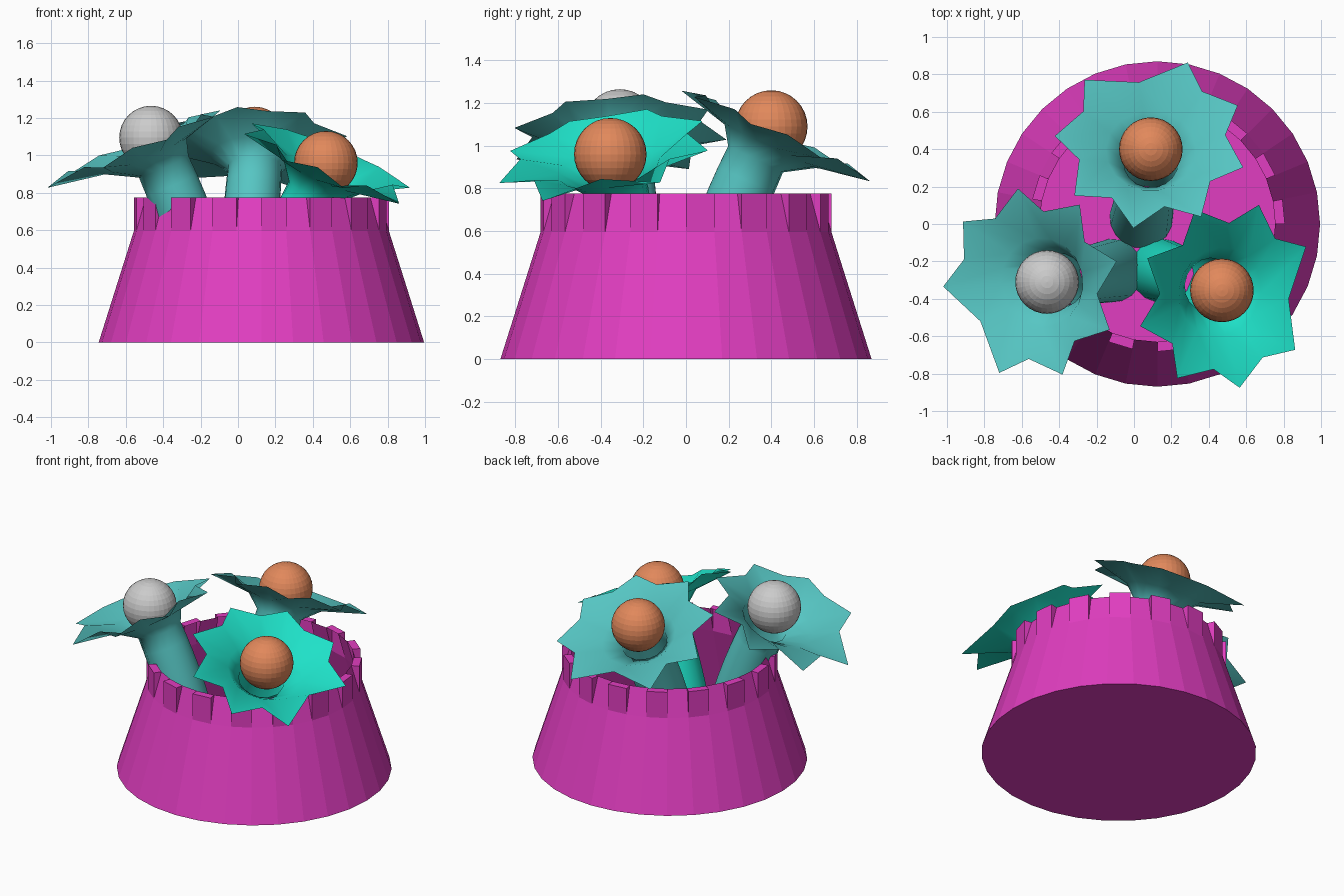
import bpy, bmesh
from math import sin, cos, radians, tau
from mathutils import Vector

if "Cube" in bpy.data.objects:
    bpy.data.objects.remove(bpy.data.objects["Cube"])

PX = 0.125  # pot centre


def material(name, rgb):
    m = bpy.data.materials.new(name)
    m.diffuse_color = (*[c ** 2.2 for c in rgb], 1)
    m.use_nodes = True
    m.node_tree.nodes["Principled BSDF"].inputs["Base Color"].default_value = m.diffuse_color
    return m


def add_object(name, bm, mat=None):
    bmesh.ops.recalc_face_normals(bm, faces=bm.faces)
    me = bpy.data.meshes.new(name)
    bm.to_mesh(me)
    bm.free()
    ob = bpy.data.objects.new(name, me)
    bpy.context.collection.objects.link(ob)
    if mat:
        me.materials.append(mat)
    return ob


def bridge(bm, a, b):
    n = len(a)
    return [bm.faces.new((a[i], a[(i + 1) % n], b[(i + 1) % n], b[i])) for i in range(n)]


magenta = material("magenta", (0.88, 0.25, 0.75))
aqua = material("aqua", (0.34, 0.77, 0.76))
green = material("sea_green", (0.14, 0.88, 0.78))
orange = material("orange", (0.88, 0.53, 0.36))

# Pot: open tapered shell with a floor and alternating wedge teeth under the rim
N, ZT, ZM = 32, 0.775, 0.595
bm = bmesh.new()


def pot_point(i, r, z):
    a = tau * i / N
    return bm.verts.new((PX + r * cos(a), r * sin(a), z))


low, mid, top = [[pot_point(i, r, z) for i in range(N)]
                 for r, z in ((0.87, 0), (0.682, ZM), (0.63, ZT))]
bm.faces.new(low)
bridge(bm, low, mid)
for i in range(N):
    j = (i + 1) % N
    if i % 2:
        bm.faces.new((mid[i], mid[j], top[j], top[i]))
    else:
        o1, o2 = pot_point(i, 0.682, ZT), pot_point(i + 1, 0.682, ZT)
        bm.faces.new((mid[i], mid[j], o2, o1))
        bm.faces.new((o1, o2, top[j], top[i]))
        bm.faces.new((mid[i], o1, top[i]))
        bm.faces.new((mid[j], top[j], o2))
add_object("pot", bm, magenta)

# Petal layout: eight tips with one wider gap at angle zero
ANGLES = [radians(a) for a in [0] + [33 + 21 * k for k in range(15)]]
RADII = [0.35] + [0.40 if k % 2 else 0.515 for k in range(15)]
LIFTS = [0.01 if r > 0.5 else 0.04 for r in RADII]


def flower(name, base, rim, normal, gap, ball, mat, ball_mat):
    base, rim, ball = Vector(base), Vector(rim), Vector(ball)
    n = Vector(normal).normalized()
    neck = ball - n * 0.17
    ctrl = base.lerp(neck, 0.3)
    ctrl.z = neck.z * 0.55
    g = Vector((cos(radians(gap)), sin(radians(gap)), 0))
    bm = bmesh.new()

    def ring(c, axis, radii, lifts):
        u = (g - axis * g.dot(axis)).normalized()
        v = axis.cross(u)
        return [bm.verts.new(c + (u * cos(a) + v * sin(a)) * r + axis * h)
                for a, r, h in zip(ANGLES, radii, lifts)]

    # Curved stem
    steps = 9
    prev = None
    for s in range(steps + 1):
        t = s / steps
        c = base * (1 - t) ** 2 + ctrl * 2 * t * (1 - t) + neck * t * t
        axis = ((ctrl - base) * (1 - t) + (neck - ctrl) * t).normalized()
        axis = Vector((0, 0, 1)).lerp(axis, min(1, 3 * t)).lerp(n, t ** 4).normalized()
        cur = ring(c, axis, [0.17 - 0.025 * t] * 16, [0] * 16)
        if prev:
            bridge(bm, prev, cur)
        prev = cur
    # Flared throat opening into star-shaped petals
    throat = ring(neck.lerp(rim, 0.65), n, [0.24] * 16, [0.0] * 16)
    bridge(bm, prev, throat)
    star = ring(rim, n, RADII, LIFTS)
    bridge(bm, throat, star)
    ob = add_object(name, bm, mat)
    bpy.ops.object.select_all(action='DESELECT')
    ob.select_set(True)
    bpy.context.view_layer.objects.active = ob
    bpy.ops.object.shade_smooth_by_angle(angle=radians(60))
    # Round centre
    bm = bmesh.new()
    bmesh.ops.create_uvsphere(bm, u_segments=32, v_segments=16, radius=0.17)
    add_object(name + "_centre", bm, ball_mat).location = ball


flower("back_flower", (0.04, 0.04, 0.005), (0.09, 0.43, 1.03), (0, 0.48, 1), 99.5,
       (0.09, 0.40, 1.09), aqua, orange)
flower("left_flower", (-0.12, -0.25, 0.005), (-0.545, -0.32, 1.025), (-0.44, -0.05, 1), 213,
       (-0.465, -0.31, 1.095), aqua, None)
flower("right_flower", (0.15, -0.25, 0.005), (0.49, -0.38, 0.945), (0.42, -0.2, 1), -6,
       (0.47, -0.355, 0.96), green, orange)
